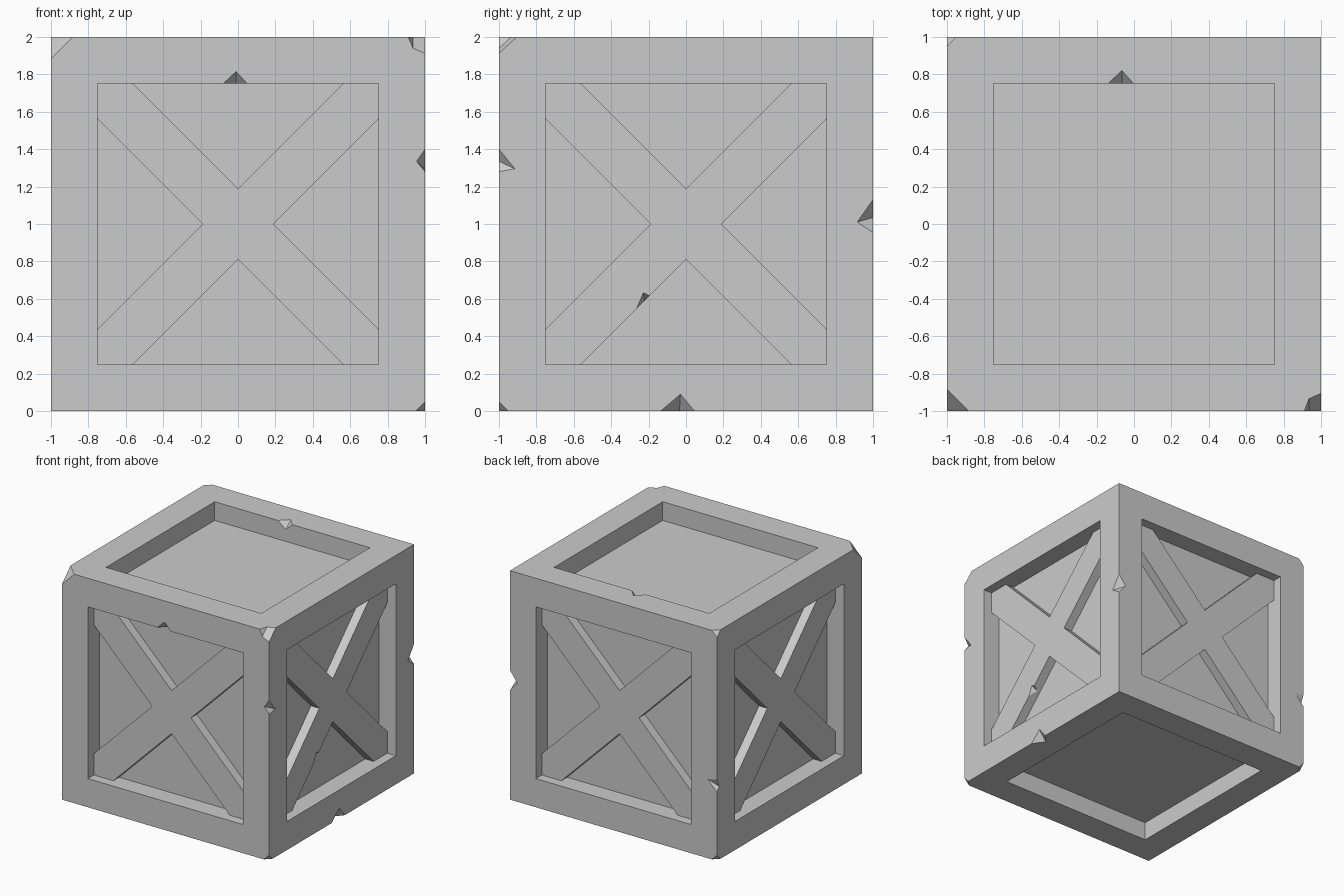
import bpy, bmesh
from math import pi
from mathutils import Vector, Matrix

if "Cube" in bpy.data.objects:
    bpy.data.objects.remove(bpy.data.objects["Cube"])

FRAME, PANEL, BRACE = 0.25, 0.163, 0.083   # frame width, panel depth, brace depth
OPEN = 1 - FRAME
ARM = 0.188                                # notch of the X, measured along the axis


def new_object(name, bm):
    mesh = bpy.data.meshes.new(name)
    bm.to_mesh(mesh)
    bm.free()
    obj = bpy.data.objects.new(name, mesh)
    bpy.context.collection.objects.link(obj)
    return obj


# Crate body: cube with every side inset, then extruded straight in
bm = bmesh.new()
bmesh.ops.create_cube(bm, size=2, matrix=Matrix.Translation((0, 0, 1)))
sides = bm.faces[:]
bmesh.ops.inset_individual(bm, faces=sides, thickness=FRAME, use_even_offset=True)
for f in sides:
    push = -f.normal.copy() * PANEL
    ext = bmesh.ops.extrude_face_region(bm, geom=[f])
    moved = [g for g in ext["geom"] if isinstance(g, bmesh.types.BMVert)]
    bmesh.ops.translate(bm, verts=moved, vec=push)
bmesh.ops.delete(bm, geom=[f for f in sides if f.is_valid], context='FACES_ONLY')
bmesh.ops.recalc_face_normals(bm, faces=bm.faces[:])
body = new_object("crate_body", bm)


# Cross braces: one X profile, clipped by the opening, on four sides
def cross_brace(name, angle):
    bm = bmesh.new()
    quarter = [(ARM, 0), (OPEN, OPEN - ARM), (OPEN, OPEN), (OPEN - ARM, OPEN)]
    pts = []
    for k in range(4):
        rot = Matrix.Rotation(k * pi / 2, 2)
        pts += [rot @ Vector(p) for p in quarter]
    face = bm.faces.new([bm.verts.new((p.x, -1 + BRACE, p.y)) for p in pts])
    ext = bmesh.ops.extrude_face_region(bm, geom=[face])
    moved = [g for g in ext["geom"] if isinstance(g, bmesh.types.BMVert)]
    bmesh.ops.translate(bm, verts=moved, vec=(0, PANEL - BRACE, 0))
    bmesh.ops.transform(bm, verts=bm.verts[:],
                        matrix=Matrix.Translation((0, 0, 1)) @ Matrix.Rotation(angle, 4, 'Z'))
    bmesh.ops.recalc_face_normals(bm, faces=bm.faces[:])
    return new_object(name, bm)


braces = [cross_brace(n + "_cross_brace", k * pi / 2)
          for k, n in enumerate(("front", "right", "back", "left"))]

# Chips: hull of the points on the surface, swept outwards
chips = bmesh.new()


def chip(outward, *points):
    d = Vector(outward) * 0.05
    verts = [chips.verts.new(Vector(p) + s * d) for p in points for s in (0, 1)]
    res = bmesh.ops.convex_hull(chips, input=verts)
    loose = [g for g in res["geom_interior"] if isinstance(g, bmesh.types.BMVert)]
    bmesh.ops.delete(chips, geom=loose, context='VERTS')


def corner_chip(sx, sy, sz, size):
    c = Vector((sx, sy, 1 + sz))
    chip((sx, sy, sz), c - Vector((sx * size, 0, 0)),
         c - Vector((0, sy * size, 0)), c - Vector((0, 0, sz * size)), c)


# Corners
corner_chip(-1, -1, 1, 0.118)
corner_chip(1, -1, -1, 0.05)
corner_chip(-1, 1, 1, 0.05)
corner_chip(-1, 1, -1, 0.05)
chip((1, -1, 1), (0.91, -1, 2), (0.935, -1, 1.94), (1, -1, 1.912),
     (0.935, -0.935, 2), (1, -0.905, 2), (1, -1, 2))
# Outer edges: front right, back right, back left, bottom right
chip((1, -1, 0), (1, -1, 1.4), (1, -1, 1.28), (0.955, -1, 1.335), (1, -0.915, 1.295))
chip((1, 1, 0), (1, 1, 1.13), (1, 1, 0.955), (0.93, 1, 1.035), (1, 0.915, 1.01))
chip((-1, 1, 0), (-1, 1, 0.71), (-1, 1, 0.6), (-0.91, 1, 0.69), (-1, 0.97, 0.64))
chip((1, 0, -1), (1, -0.135, 0), (1, 0.045, 0), (1, -0.03, 0.09), (0.93, -0.035, 0))
# Inner edges: front opening, top opening, right brace
chip((0, -1, -1), (-0.08, -1, 1.75), (0.05, -1, 1.75), (-0.01, -1, 1.815), (-0.01, -0.94, 1.75))
chip((0, -1, 1), (-0.14, 0.75, 2), (0, 0.75, 2), (-0.065, 0.82, 2), (-0.065, 0.75, 1.94))
x, e = 1 - BRACE, 1 - ARM
chip((1, 0.7, -0.7), (x, -0.265, e - 0.265), (x, -0.195, e - 0.195),
     (x, -0.228, 0.632), (x - 0.05, -0.22, e - 0.22))

bmesh.ops.recalc_face_normals(chips, faces=chips.faces[:])
cutter = new_object("chip_cutter", chips)
cutter.hide_render = True
cutter.display_type = 'WIRE'

for obj in (body, braces[1]):
    mod = obj.modifiers.new("chips", 'BOOLEAN')
    mod.operation = 'DIFFERENCE'
    mod.solver = 'EXACT'
    mod.object = cutter
